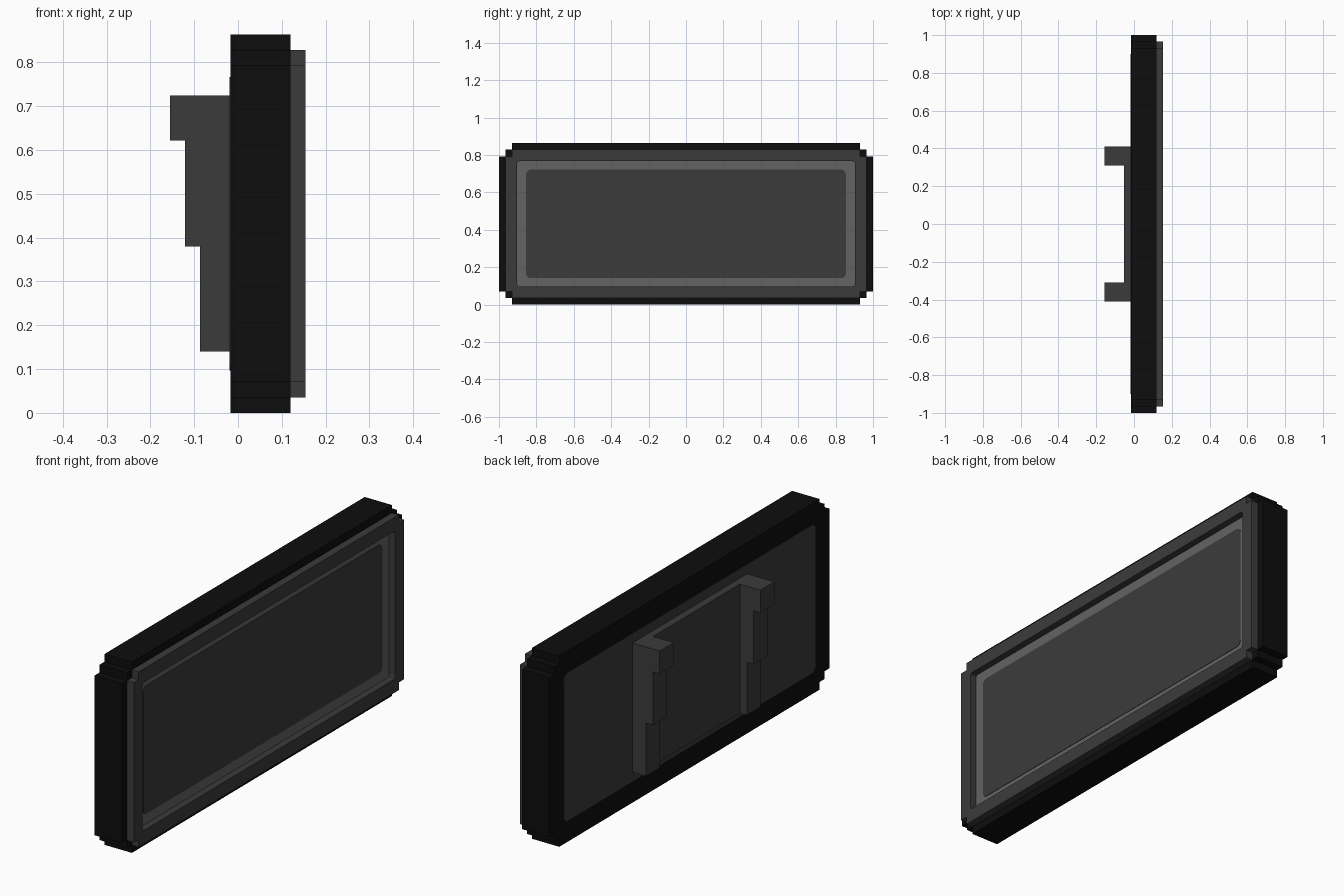
import bpy, bmesh, math
from mathutils import Vector

cube = bpy.data.objects.get("Cube")
if cube:
    bpy.data.objects.remove(cube, do_unlink=True)

MID = 0.4315   # height of the panel centre
STEP = 0.035   # size of one corner step


def material(name, value):
    m = bpy.data.materials.new(name)
    m.use_nodes = True
    colour = (value, value, value, 1)
    m.diffuse_color = colour
    m.node_tree.nodes["Principled BSDF"].inputs["Base Color"].default_value = colour
    return m


black = material("black", 0.004)
grey = material("dark_grey", 0.044)
light = material("mid_grey", 0.125)


def mirrored(corner):
    """Repeat a top right corner path in all four quadrants."""
    pts = list(corner)
    pts += [(-y, z) for y, z in reversed(corner)]
    pts += [(-y, -z) for y, z in corner]
    pts += [(y, -z) for y, z in reversed(corner)]
    return [(y, z + MID) for y, z in pts]


def stepped(hy, hz):
    s = STEP
    return mirrored([(hy, hz - 2 * s), (hy - s, hz - 2 * s), (hy - s, hz - s),
                     (hy - 2 * s, hz - s), (hy - 2 * s, hz)])


def single_step(hy, hz):
    return mirrored([(hy, hz - STEP), (hy - STEP, hz - STEP), (hy - STEP, hz)])


def rounded(hy, hz, r, n=5):
    arc = [math.pi / 2 * i / n for i in range(n + 1)]
    return mirrored([(hy - r + r * math.cos(a), hz - r + r * math.sin(a)) for a in arc])


def slab(name, mat, x0, x1, *loops):
    """Extrude a side outline along x; further outlines become holes."""
    bm = bmesh.new()
    edges = []
    for loop in loops:
        vs = [bm.verts.new((x0, y, z)) for y, z in loop]
        edges += [bm.edges.new((a, b)) for a, b in zip(vs, vs[1:] + vs[:1])]
    if len(loops) == 1:
        bm.faces.new(vs)
    else:
        bmesh.ops.triangle_fill(bm, edges=edges, use_beauty=True)
    res = bmesh.ops.extrude_face_region(bm, geom=bm.faces[:])
    moved = [g for g in res["geom"] if isinstance(g, bmesh.types.BMVert)]
    bmesh.ops.translate(bm, verts=moved, vec=Vector((x1 - x0, 0, 0)))
    return finish(name, mat, bm)


def finish(name, mat, bm):
    bmesh.ops.recalc_face_normals(bm, faces=bm.faces[:])
    mesh = bpy.data.meshes.new(name)
    bm.to_mesh(mesh)
    bm.free()
    mesh.materials.append(mat)
    obj = bpy.data.objects.new(name, mesh)
    bpy.context.collection.objects.link(obj)
    return obj


# Casing and raised front frame
slab("casing", black, -0.017, 0.12, stepped(1, MID))
slab("front_frame", grey, 0.119, 0.154,
     single_step(1 - STEP, MID - STEP), rounded(0.903, 0.335, 0.012, 2))

# Recessed border and screen
slab("screen_border", light, 0.118, 0.123, rounded(0.91, 0.342, 0.012, 2))
slab("screen", grey, 0.119, 0.125, rounded(0.855, 0.29, 0.025))

# Rear cover and mounting plate
slab("rear_cover", grey, -0.019, -0.01, rounded(0.9, 0.335, 0.03))
plate = [(-0.32, 0.14), (0.32, 0.14), (0.32, 0.724), (-0.32, 0.724)]
slab("mounting_plate", grey, -0.052, -0.015, plate)

# Stepped brackets on the rear
profile = [(-0.015, 0.14), (-0.087, 0.14), (-0.087, 0.38), (-0.121, 0.38),
           (-0.121, 0.621), (-0.155, 0.621), (-0.155, 0.724), (-0.015, 0.724)]
for name, y in (("left_bracket", -0.41), ("right_bracket", 0.31)):
    bm = bmesh.new()
    face = bm.faces.new([bm.verts.new((x, y, z)) for x, z in profile])
    res = bmesh.ops.extrude_face_region(bm, geom=[face])
    moved = [g for g in res["geom"] if isinstance(g, bmesh.types.BMVert)]
    bmesh.ops.translate(bm, verts=moved, vec=Vector((0, 0.1, 0)))
    finish(name, grey, bm)
